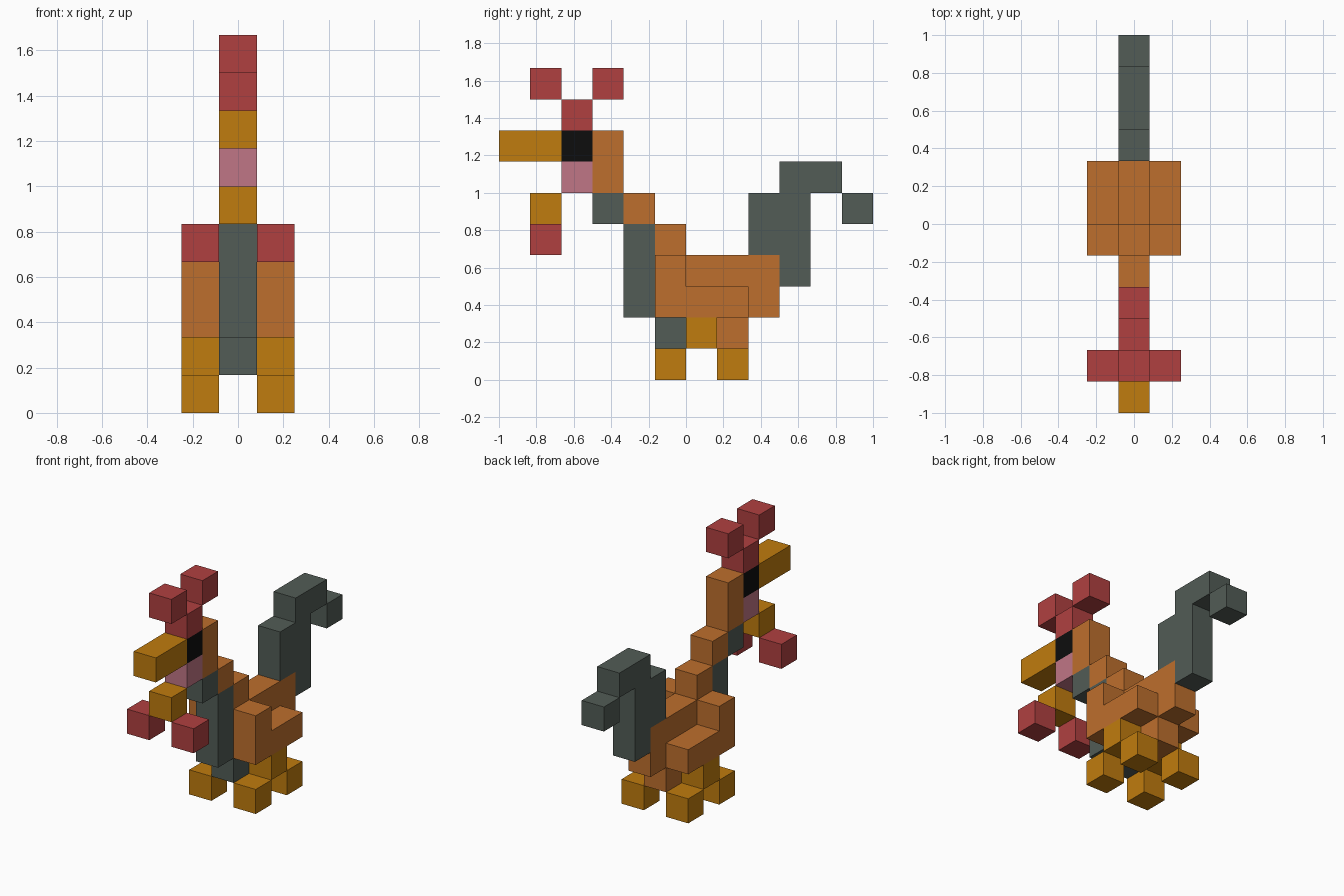
import bpy
import bmesh

cube = bpy.data.objects.get("Cube")
if cube:
    bpy.data.objects.remove(cube, do_unlink=True)

U = 1 / 6  # size of one block


def linear(v):
    v /= 255
    return v / 12.92 if v <= 0.04045 else ((v + 0.055) / 1.055) ** 2.4


def material(name, rgb):
    mat = bpy.data.materials.new(name)
    mat.use_nodes = True
    colour = (*[linear(c) for c in rgb], 1)
    mat.diffuse_color = colour
    bsdf = mat.node_tree.nodes["Principled BSDF"]
    bsdf.inputs["Base Color"].default_value = colour
    bsdf.inputs["Roughness"].default_value = 0.9
    return mat


RED = material("red", (176, 64, 64))
ORANGE = material("orange", (190, 111, 45))
YELLOW = material("golden yellow", (192, 124, 14))
GREY = material("dark green grey", (82, 92, 86))
PINK = material("pink", (192, 118, 134))
BLACK = material("black", (13, 13, 13))


def prism(name, outline, mat, column=0):
    """Extrude a side outline (in blocks) one block wide at the given column."""
    bm = bmesh.new()
    x = (column - 0.5) * U
    face = bm.faces.new([bm.verts.new((x, (y - 6) * U, z * U)) for y, z in outline])
    side = bmesh.ops.extrude_face_region(bm, geom=[face])["geom"]
    verts = [v for v in side if isinstance(v, bmesh.types.BMVert)]
    bmesh.ops.translate(bm, vec=(U, 0, 0), verts=verts)
    bmesh.ops.recalc_face_normals(bm, faces=bm.faces)
    mesh = bpy.data.meshes.new(name)
    bm.to_mesh(mesh)
    bm.free()
    mesh.materials.append(mat)
    obj = bpy.data.objects.new(name, mesh)
    bpy.context.collection.objects.link(obj)
    return obj


def block(name, y, z, mat, length=1, height=1, column=0):
    outline = [(y, z), (y + length, z), (y + length, z + height), (y, z + height)]
    return prism(name, outline, mat, column)


# Body and neck
prism("body", [(5, 2), (9, 2), (9, 4), (6, 4), (6, 5), (5, 5)], ORANGE)
block("belly", 6, 1, ORANGE, length=2)
block("breast", 4, 2, GREY, height=3)
block("lower_breast", 5, 1, GREY)
block("throat", 3, 5, GREY)
block("nape", 4, 5, ORANGE)

# Head
block("head_back", 3, 6, ORANGE, height=2)
block("eye", 2, 7, BLACK)
block("cheek", 2, 6, PINK)
block("upper_beak", 0, 7, YELLOW, length=2)
block("lower_beak", 1, 5, YELLOW)
block("comb_base", 2, 8, RED)
block("comb_front", 1, 9, RED)
block("comb_back", 3, 9, RED)

# Tail
prism("tail", [(8, 4), (9, 4), (9, 3), (10, 3), (10, 6), (11, 6),
               (11, 7), (9, 7), (9, 6), (8, 6)], GREY)
block("tail_tip", 11, 5, GREY)

# Paired parts on both sides
for side, c in (("left", 1), ("right", -1)):
    prism(side + "_wing", [(5, 2), (8, 2), (8, 3), (6, 3), (6, 4), (5, 4)], ORANGE, c)
    block(side + "_wattle", 1, 4, RED, column=c)
    block(side + "_leg", 6, 1, YELLOW, column=c)
    block(side + "_front_toe", 5, 0, YELLOW, column=c)
    block(side + "_back_toe", 7, 0, YELLOW, column=c)
